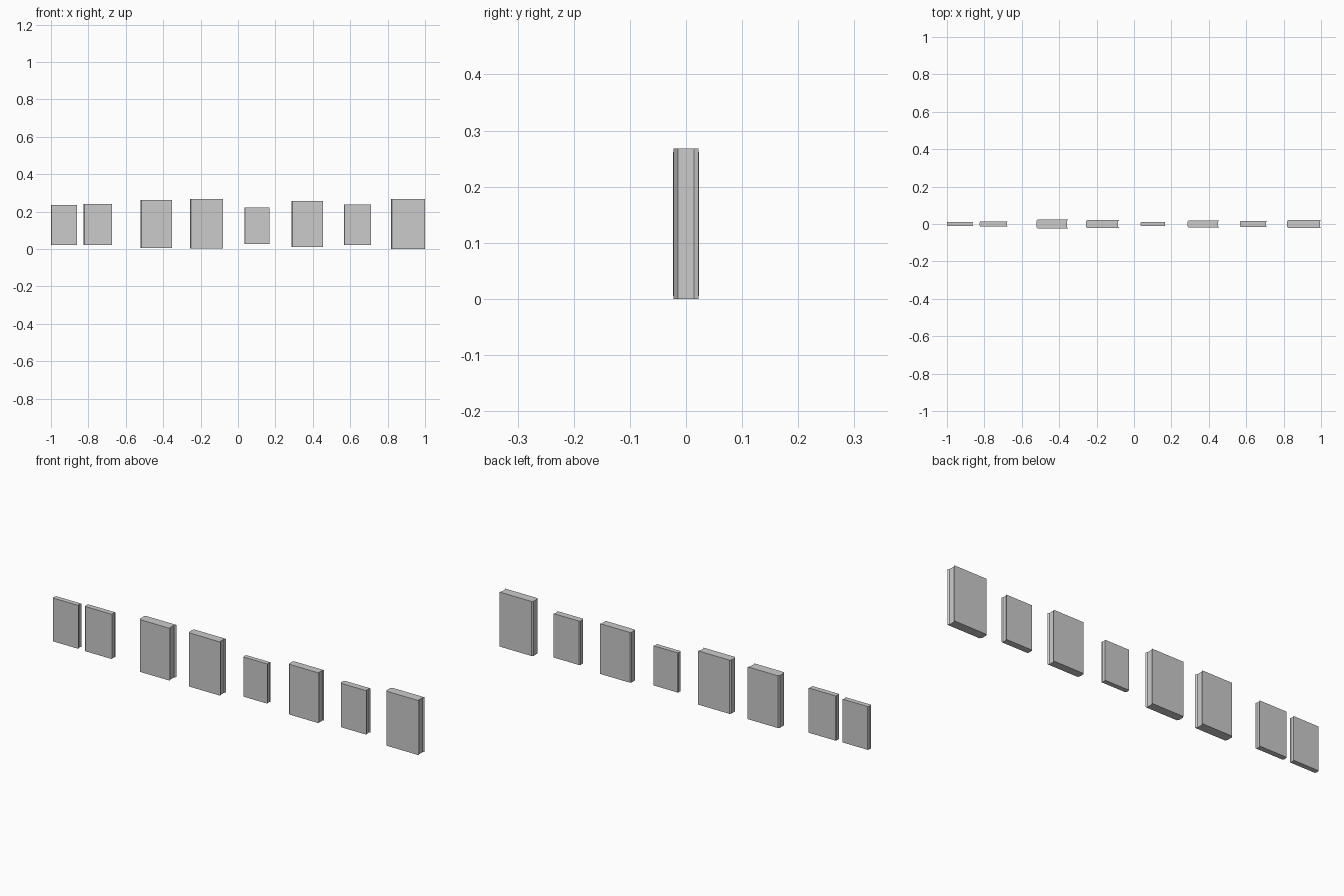
import bpy, bmesh

if "Cube" in bpy.data.objects:
    bpy.data.objects.remove(bpy.data.objects["Cube"])

# x start, x end, bottom, top, half thickness
BOOKS = [
    (-1.0, -0.86, 0.022, 0.235, 0.012),
    (-0.825, -0.675, 0.021, 0.241, 0.013),
    (-0.522, -0.352, 0.005, 0.262, 0.0235),
    (-0.257, -0.080, 0.003, 0.267, 0.021),
    (0.035, 0.168, 0.027, 0.222, 0.0115),
    (0.287, 0.455, 0.010, 0.257, 0.019),
    (0.566, 0.710, 0.021, 0.237, 0.0155),
    (0.818, 1.0, 0.0, 0.268, 0.022),
]


def book(name, x0, x1, z0, z1, h):
    # Convex spine on the left, hollowed page edge on the right
    c = 0.28 * h
    half = [(x0, 0.65 * h), (x0 + c, h), (x1, h), (x1 - c, 0.65 * h)]
    outline = half + [(x, -y) for x, y in reversed(half)]
    bm = bmesh.new()
    face = bm.faces.new([bm.verts.new((x, y, z0)) for x, y in outline])
    ext = bmesh.ops.extrude_face_region(bm, geom=[face], use_keep_orig=True)
    verts = [g for g in ext["geom"] if isinstance(g, bmesh.types.BMVert)]
    bmesh.ops.translate(bm, verts=verts, vec=(0, 0, z1 - z0))
    bmesh.ops.recalc_face_normals(bm, faces=bm.faces)
    mesh = bpy.data.meshes.new(name)
    bm.to_mesh(mesh)
    bm.free()
    bpy.context.collection.objects.link(bpy.data.objects.new(name, mesh))


# Row of upright books
for i, dims in enumerate(BOOKS, 1):
    book(f"book_{i}", *dims)
